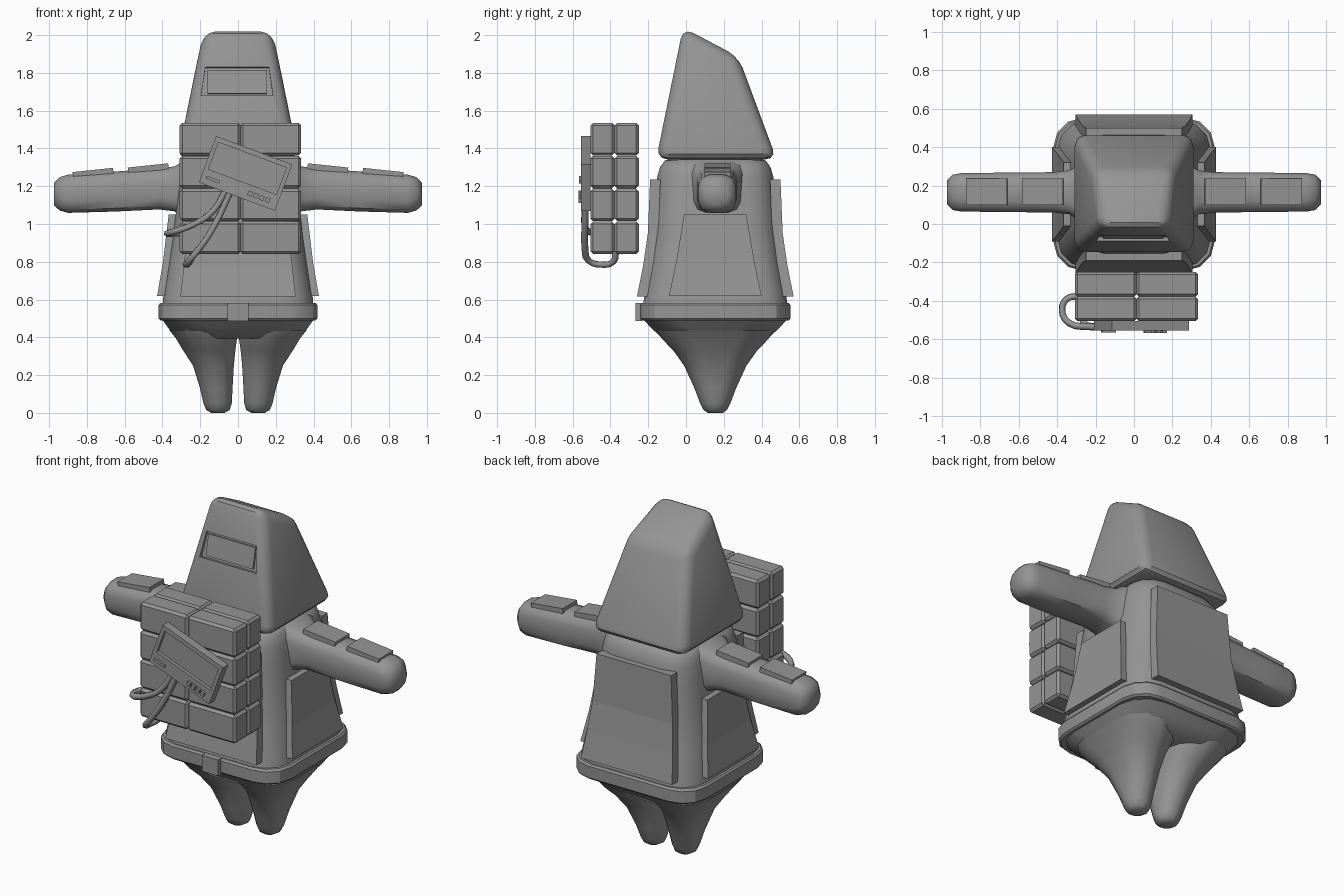
import bpy, bmesh, math
from mathutils import Matrix, Vector

if "Cube" in bpy.data.objects:
    bpy.data.objects.remove(bpy.data.objects["Cube"])

CY = 0.155  # depth centre of the body
grey = bpy.data.materials.new("mid_grey")
grey.diffuse_color = (0.3, 0.3, 0.3, 1)
grey.use_nodes = True
grey.node_tree.nodes["Principled BSDF"].inputs["Base Color"].default_value = grey.diffuse_color


def finish(name, bm, smooth=True, angle=40):
    bmesh.ops.recalc_face_normals(bm, faces=bm.faces[:])
    me = bpy.data.meshes.new(name)
    bm.to_mesh(me)
    bm.free()
    ob = bpy.data.objects.new(name, me)
    bpy.context.collection.objects.link(ob)
    me.materials.append(grey)
    if smooth:
        shade(ob, angle)
    return ob


def shade(ob, angle=40):
    bpy.ops.object.select_all(action='DESELECT')
    ob.select_set(True)
    bpy.context.view_layer.objects.active = ob
    bpy.ops.object.shade_smooth_by_angle(angle=math.radians(angle))


def rounded(cx, cy, hx, hy, r, n=3):
    """Rounded rectangle outline, n segments per corner."""
    pts = []
    r = min(r, hx, hy)
    for k, (sx, sy) in enumerate([(1, 1), (-1, 1), (-1, -1), (1, -1)]):
        for i in range(n + 1):
            a = math.pi / 2 * (k + i / n)
            pts.append((cx + sx * (hx - r) + r * math.cos(a),
                        cy + sy * (hy - r) + r * math.sin(a)))
    return pts


def loft(name, rings, smooth=True, angle=40):
    bm = bmesh.new()
    loops = [[bm.verts.new(p) for p in ring] for ring in rings]
    for a, b in zip(loops, loops[1:]):
        for i in range(len(a)):
            j = (i + 1) % len(a)
            bm.faces.new((a[i], a[j], b[j], b[i]))
    bm.faces.new(loops[0])
    bm.faces.new(loops[-1])
    bmesh.ops.remove_doubles(bm, verts=bm.verts[:], dist=1e-4)
    return finish(name, bm, smooth, angle)


def loft_z(name, rows, angle=40, n=3):
    """rows: z, centre x, centre y, half x, half y, corner radius"""
    return loft(name, [[(x, y, z) for x, y in rounded(cx, cy, hx, hy, r, n)]
                       for z, cx, cy, hx, hy, r in rows], True, angle)


def box(name, centre, size, rot=None, bevel=0.0):
    bm = bmesh.new()
    bmesh.ops.create_cube(bm, size=1)
    bmesh.ops.scale(bm, vec=size, verts=bm.verts)
    if bevel:
        bmesh.ops.bevel(bm, geom=bm.edges[:], offset=bevel, segments=1, affect='EDGES')
    m = Matrix.Translation(centre) @ (rot or Matrix()).to_4x4()
    bmesh.ops.transform(bm, matrix=m, verts=bm.verts)
    return finish(name, bm, False)


def cut(ob, cutter):
    mod = ob.modifiers.new("recess", 'BOOLEAN')
    mod.operation = 'DIFFERENCE'
    mod.solver = 'EXACT'
    mod.object = cutter
    cutter.hide_render = True
    cutter.hide_viewport = True


# Robe-like torso
loft_z("torso", [(0.56, 0, CY, 0.40, 0.385, 0.15), (0.62, 0, CY, 0.395, 0.375, 0.15),
                 (0.80, 0, CY, 0.365, 0.345, 0.15), (0.95, 0, CY, 0.342, 0.327, 0.15),
                 (1.15, 0, CY, 0.318, 0.317, 0.15), (1.25, 0, CY, 0.305, 0.307, 0.15),
                 (1.30, 0, CY, 0.292, 0.293, 0.14), (1.335, 0, CY, 0.265, 0.268, 0.13),
                 (1.35, 0, CY, 0.22, 0.22, 0.12)], 50)

# Belt and buckle
loft_z("belt", [(0.49, 0, CY, 0.41, 0.39, 0.15), (0.50, 0, CY, 0.42, 0.398, 0.15),
                (0.57, 0, CY, 0.42, 0.398, 0.15), (0.582, 0, CY, 0.412, 0.39, 0.15)], 30)
box("buckle", (0, -0.25, 0.535), (0.11, 0.036, 0.096))

# Hips and legs
loft_z("hips", [(0.50, 0, CY, 0.405, 0.385, 0.17), (0.45, 0, CY, 0.37, 0.34, 0.2),
                (0.395, 0, CY, 0.325, 0.28, 0.24)], 50)
for s, side in ((1, "right"), (-1, "left")):
    loft_z(side + "_leg", [(0.44, s * 0.185, CY, 0.18, 0.31, 0.16), (0.395, s * 0.167, CY, 0.162, 0.285, 0.15),
                           (0.33, s * 0.152, CY, 0.138, 0.222, 0.14), (0.25, s * 0.130, CY, 0.108, 0.165, 0.11),
                           (0.13, s * 0.115, CY, 0.086, 0.110, 0.09), (0.05, s * 0.108, CY, 0.075, 0.080, 0.08),
                           (0.015, s * 0.106, CY, 0.062, 0.062, 0.06), (0.0, s * 0.106, CY, 0.035, 0.04, 0.04)], 50)


# Armour panels: rows of height, half width, distance from body axis
def panel(name, rows, thick, yaw):
    rings = [[(-w, -d, z), (w, -d, z), (w, -d + thick, z), (-w, -d + thick, z)] for z, w, d in rows]
    ob = loft(name, rings, False)
    ob.data.transform(Matrix.Translation((0, CY, 0)) @ Matrix.Rotation(yaw, 4, 'Z'))


tall = [(0.615, 0.305, 0.415), (0.78, 0.287, 0.382), (0.95, 0.268, 0.357), (1.235, 0.25, 0.345)]
short = [(0.62, 0.245, 0.428), (0.80, 0.207, 0.397), (1.05, 0.165, 0.367)]
panel("front_panel", tall, 0.055, 0)
panel("back_panel", tall, 0.055, math.pi)
panel("right_panel", short, 0.055, math.pi / 2)
panel("left_panel", short, 0.055, -math.pi / 2)

# Arms with shoulder flare, each with two top pads
arm = [(0.22, 1.185, 0.155, 0.155), (0.30, 1.185, 0.135, 0.14), (0.34, 1.186, 0.114, 0.118),
       (0.42, 1.185, 0.105, 0.108), (0.65, 1.172, 0.103, 0.106), (0.90, 1.160, 0.100, 0.101),
       (0.945, 1.160, 0.092, 0.088), (0.975, 1.158, 0.062, 0.058)]
for s, side in ((1, "right"), (-1, "left")):
    loft(side + "_arm", [[(s * x, y, z) for y, z in rounded(0.165, cz, hy, hz, 0.06, 2)]
                         for x, cz, hy, hz in arm], True, 45)
    for x, z, label in ((0.475, 1.292, "inner"), (0.767, 1.268, "outer")):
        tilt = Matrix.Rotation(s * math.radians(6), 3, 'Y')
        box(f"{side}_{label}_pad", (s * x, 0.167, z), (0.215, 0.138, 0.036), tilt)

# Hood-like head: tapered wedge with rounded edges
bm = bmesh.new()
profile = [(-0.158, 1.342, 0.322), (0.48, 1.342, 0.322), (0.278, 1.885, 0.212), (-0.016, 2.04, 0.178)]
L, R = [[bm.verts.new((s * w, y, z)) for y, z, w in profile] for s in (-1, 1)]
bm.faces.new(L)
bm.faces.new(R)
for i in range(4):
    j = (i + 1) % 4
    bm.faces.new((L[i], L[j], R[j], R[i]))
bmesh.ops.recalc_face_normals(bm, faces=bm.faces[:])
bmesh.ops.bevel(bm, geom=bm.edges[:], offset=0.06, segments=3, profile=0.5, affect='EDGES', clamp_overlap=True)
head = finish("head", bm, True, 30)

# Recessed visor slot
lean = math.atan2(0.142, 0.698)
rot = Matrix.Rotation(-lean, 3, 'X')
mid = Vector((-0.005, -0.158 + (1.755 - 1.342) * math.tan(lean), 1.755))
bm = bmesh.new()
vs = [[bm.verts.new(mid + rot @ Vector((x, y, z))) for x, z in
       ((-0.19, -0.077), (0.19, -0.077), (0.168, 0.077), (-0.168, 0.077))] for y in (-0.05, 0.022)]
bm.faces.new(vs[0])
bm.faces.new(vs[1])
for i in range(4):
    j = (i + 1) % 4
    bm.faces.new((vs[0][i], vs[0][j], vs[1][j], vs[1][i]))
cut(head, finish("visor_cutter", bm, False))
box("visor", mid + rot @ Vector((0, 0.02, 0)), (0.315, 0.02, 0.125), rot)

# Stacked chest packs, four rows of bevelled blocks
for row in range(4):
    for x in (-0.147, 0.173):
        for y in (-0.442, -0.314):
            box(f"chest_block_{row}", (x, y, 0.927 + 0.174 * row), (0.323, 0.128, 0.172), None, 0.014)

# Tilted control screen with recess, buttons and bar
turn = Matrix.Rotation(math.radians(20.5), 3, 'Y')
pos = Vector((0.04, -0.53, 1.268))
screen = box("screen", pos, (0.43, 0.05, 0.262), turn)
cut(screen, box("screen_cutter", pos + turn @ Vector((0, -0.03, 0.028)), (0.385, 0.05, 0.152), turn))
for i in range(4):
    box("screen_button", pos + turn @ Vector((0.06 + 0.033 * i, -0.028, -0.092)), (0.023, 0.022, 0.026), turn)
box("screen_bar", pos + turn @ Vector((-0.15, -0.027, -0.092)), (0.075, 0.018, 0.016), turn)


# Cables looping from the screen into the chest packs
def cable(name, pts):
    cu = bpy.data.curves.new(name, 'CURVE')
    cu.dimensions = '3D'
    cu.bevel_depth = 0.018
    cu.bevel_resolution = 1
    cu.resolution_u = 3
    cu.use_fill_caps = True
    sp = cu.splines.new('BEZIER')
    sp.bezier_points.add(len(pts) - 1)
    for bp, p in zip(sp.bezier_points, pts):
        bp.co = p
        bp.handle_left_type = bp.handle_right_type = 'AUTO'
    ob = bpy.data.objects.new(name, cu)
    bpy.context.collection.objects.link(ob)
    cu.materials.append(grey)


cable("upper_cable", [(-0.06, -0.53, 1.19), (-0.13, -0.535, 1.07), (-0.24, -0.535, 0.995),
                      (-0.34, -0.515, 0.96), (-0.375, -0.45, 0.95), (-0.35, -0.39, 0.95), (-0.29, -0.375, 0.955)])
cable("lower_cable", [(-0.04, -0.53, 1.17), (-0.12, -0.535, 1.0), (-0.20, -0.535, 0.875),
                      (-0.26, -0.515, 0.805), (-0.275, -0.45, 0.785), (-0.255, -0.385, 0.80), (-0.23, -0.372, 0.86)])
